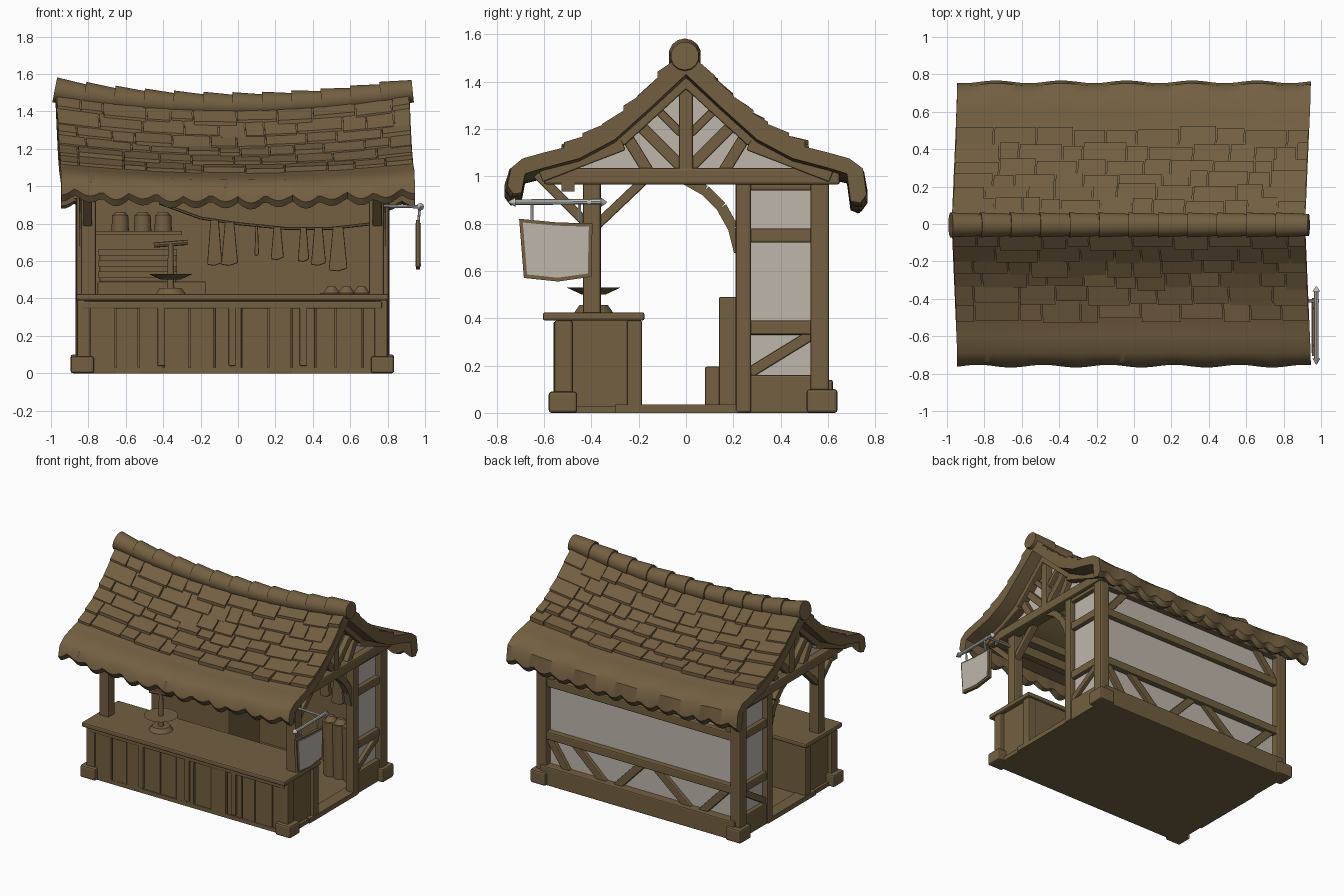
import bpy, bmesh, math, random
from mathutils import Vector

if "Cube" in bpy.data.objects:
    bpy.data.objects.remove(bpy.data.objects["Cube"])
random.seed(4)

def material(name, rgb):
    m = bpy.data.materials.new(name)
    m.diffuse_color = (*rgb, 1)
    m.use_nodes = True
    m.node_tree.nodes["Principled BSDF"].inputs["Base Color"].default_value = m.diffuse_color
    return m
WOOD = material("brown wood", (0.17, 0.115, 0.053))
PLASTER = material("pale plaster", (0.52, 0.47, 0.41))
METAL = material("pale metal", (0.56, 0.55, 0.52))
CX = -0.03          # centre of the timber frame

def finish(bm, name, mat=WOOD, bevel=0, smooth=False):
    bmesh.ops.recalc_face_normals(bm, faces=bm.faces)
    me = bpy.data.meshes.new(name)
    bm.to_mesh(me); bm.free()
    me.materials.append(mat)
    ob = bpy.data.objects.new(name, me)
    bpy.context.collection.objects.link(ob)
    if bevel:
        b = ob.modifiers.new("soft edges", 'BEVEL')
        b.width, b.segments = bevel, 2
    if smooth:
        bpy.ops.object.select_all(action='DESELECT')
        ob.select_set(True)
        bpy.context.view_layer.objects.active = ob
        bpy.ops.object.shade_smooth_by_angle(angle=math.radians(40))
    return ob

def prism(name, pts, axis, a, b, mat=WOOD, bevel=0):
    """Outline extruded along x (pts are y,z) or along y (pts are x,z)."""
    bm = bmesh.new()
    put = (lambda p, t: (t, p[0], p[1])) if axis == 'x' else (lambda p, t: (p[0], t, p[1]))
    lo = [bm.verts.new(put(p, a)) for p in pts]
    hi = [bm.verts.new(put(p, b)) for p in pts]
    n = len(pts)
    bm.faces.new(lo); bm.faces.new(hi)
    for i in range(n):
        bm.faces.new((lo[i], lo[(i+1) % n], hi[(i+1) % n], hi[i]))
    return finish(bm, name, mat, bevel)

def box(name, x0, x1, y0, y1, z0, z1, mat=WOOD, bevel=0):
    return prism(name, [(x0, z0), (x1, z0), (x1, z1), (x0, z1)], 'y', y0, y1, mat, bevel)

def strut(name, p, q, w, axis, a, b, bevel=0.006):
    """Slanted timber lying in a wall plane."""
    d = (Vector(q) - Vector(p)).normalized() * w / 2
    n = Vector((-d.y, d.x))
    p, q = Vector(p), Vector(q)
    return prism(name, [p+n, p-n, q-n, q+n], axis, a, b, WOOD, bevel)

def rod(name, p, q, r1, r2=None, mat=WOOD, seg=14):
    p, q = Vector(p), Vector(q)
    bm = bmesh.new()
    bmesh.ops.create_cone(bm, cap_ends=True, segments=seg, radius1=r1,
                          radius2=r1 if r2 is None else r2, depth=(q-p).length)
    bm.transform((q-p).to_track_quat('Z', 'Y').to_matrix().to_4x4())
    bmesh.ops.translate(bm, verts=bm.verts, vec=(p+q)/2)
    return finish(bm, name, mat, smooth=True)

# ---------- roof ----------
OUT = [(0, 1.53), (.08, 1.455), (.2, 1.325), (.3, 1.24), (.4, 1.175), (.5, 1.125),
       (.6, 1.1), (.69, 1.075), (.745, 1.03), (.76, .98), (.735, .945)]
INN = [(.695, .955), (.68, 1.01), (.6, 1.035), (.45, 1.075), (.3, 1.155), (.15, 1.29), (0, 1.43)]

def sag(y, s):
    return -(0.08 - 0.04*min(abs(y)/.7, 1)) * (1 - s*s)
def roof_x(y, s):
    return s*.945 - .03*(1 - min(abs(y)/.7, 1))
def roof_z(y):
    y = abs(y)
    for (a, za), (b, zb) in zip(OUT, OUT[1:]):
        if a <= y <= b:
            return za + (zb-za)*(y-a)/(b-a)

half = OUT + INN
loop = OUT + INN + [(-y, z) for y, z in reversed(INN[:-1])] + [(-y, z) for y, z in reversed(OUT[1:])]
bm = bmesh.new()
rings = []
N = 84
for i in range(N+1):
    s = -1 + 2*i/N
    ring = []
    for y, z in loop:
        if abs(y) > .67 and z < 1.0:      # scalloped eave edge
            z -= .035*abs(math.sin(s*math.pi*6.5)) + (.035 if y > 0 else 0) - .01
        wob = .012*math.sin(s*17 + y*3) if abs(y) > .7 else 0
        ring.append(bm.verts.new((roof_x(y, s), y + wob*.6, z + sag(y, s) + wob*.5)))
    rings.append(ring)
n = len(loop)
for a, b in zip(rings, rings[1:]):
    for k in range(n):
        bm.faces.new((a[k], a[(k+1) % n], b[(k+1) % n], b[k]))
m = len(half) - 1                          # end caps, as strips between outer and inner skins
no, ni = len(OUT), len(INN)
for r in (rings[0], rings[-1]):
    bm.faces.new(r[0:m+1]); bm.faces.new([r[0]] + r[m:])
finish(bm, "thatched_roof", smooth=True)

# shingle courses
bm = bmesh.new()
rows = [.06, .13, .2, .27, .34, .42, .51]
for side in (-1, 1):
    for ya, yb in zip(rows, rows[1:]):
        s = -1.0
        while s < .99:
            e = min(s + random.uniform(.1, .26), 1)
            if e > .94: e = 1
            y1 = yb + random.uniform(-.012, .018)
            lift = random.uniform(.014, .032)
            v = []
            for y, up in ((ya-.02, .004), (y1, lift)):
                for dz in (up, -.02):
                    for t in (s+.004, e-.004):
                        v.append(bm.verts.new((roof_x(y, t), side*y, roof_z(y)+sag(y, t)+dz)))
            for f in ((0, 1, 3, 2), (4, 5, 7, 6), (0, 1, 5, 4), (2, 3, 7, 6), (0, 2, 6, 4), (1, 3, 7, 5)):
                bm.faces.new([v[i] for i in f])
            s = e
finish(bm, "roof_shingles")

# ridge tiles
for i in range(12):
    s, e = -1 + i/6, -1 + (i+1)/6 + .015
    rod("ridge_tile", (s*.95-.03, -.005, 1.515+sag(0, s)), (e*.95-.03, -.005, 1.508+sag(0, min(e, 1))), .068, .06)

# ---------- floor and back wall ----------
box("floor", CX-.82, CX+.82, -.55, .6, 0, .03)
box("back_wall", CX-.79, CX+.79, .525, .55, .02, 1.05)
box("back_plaster", CX-.78, CX+.78, .551, .558, .12, 1.0, PLASTER)
for z0, z1, y in ((0, .14, .62), (.33, .39, .6), (.72, .78, .595), (.94, 1.04, .6)):
    box("back_rail", CX-.8, CX+.8, .53, y, z0, z1, bevel=.008)
for p, q in ((-.72, -.5), (-.12, -.4), (-.02, .2), (.55, .3), (.76, .6)):
    strut("back_brace", (CX+p, .35), (CX+q, .12), .055, 'y', .54, .585)
strut("upper_brace", (CX-.75, .77), (CX-.58, .97), .05, 'y', .54, .585)
strut("upper_brace", (CX+.75, .77), (CX+.58, .97), .05, 'y', .54, .585)

# ---------- both sides ----------
def span(d, a, b):
    return sorted((CX + d*a, CX + d*b))
for d in (-1, 1):
    # posts and plinths
    box("back_post", *span(d, .755, .84), .525, .605, 0, 1.04, bevel=.012)
    box("back_plinth", *span(d, .74, .865), .51, .64, 0, .1, bevel=.012)
    box("middle_post", *span(d, .765, .835), .21, .275, 0, 1.0, bevel=.01)
    box("front_post", *span(d, .73, .81), -.435, -.36, .4, 1.02, bevel=.01)
    box("front_plinth", *span(d, .74, .865), -.58, -.46, 0, .09, bevel=.012)
    # side wall
    box("side_wall", *span(d, .77, .785), .24, .55, .02, 1.0)
    box("side_plaster", *span(d, .786, .793), .26, .54, .13, .97, PLASTER)
    for z0, z1 in ((0, .16), (.33, .39), (.72, .78), (.94, 1.0)):
        box("side_rail", *span(d, .765, .825), .22, .58, z0, z1, bevel=.008)
    strut("side_brace", (.27, .17), (.53, .33), .045, 'x', *span(d, .78, .82))
    box("sill", *span(d, .74, .83), -.3, .25, 0, .035)
    # gable
    box("tie_beam", *span(d, .755, .85), -.6, .65, .965, 1.035, bevel=.01)
    tri = [(-.56, 1.0), (.56, 1.0), (.3, 1.15), (0, 1.42), (-.3, 1.15)]
    prism("gable_board", tri, 'x', *span(d, .77, .79))
    prism("gable_plaster", [(y*.95, z-.005) for y, z in tri], 'x', *span(d, .791, .798), PLASTER)
    box("king_post", *span(d, .77, .845), -.03, .03, 1.0, 1.45, bevel=.008)
    for t in (-1, 1):
        for p, q in (((0, 1.46), (.29, 1.175)), ((.27, 1.185), (.62, 1.03))):
            strut("gable_rafter", (t*p[0], p[1]-.035), (t*q[0], q[1]-.015), .085, 'x', *span(d, .765, .86))
        strut("gable_strut", (t*.02, 1.18), (t*.14, 1.3), .035, 'x', *span(d, .77, .83))
        strut("gable_strut", (t*.16, 1.02), (t*.27, 1.2), .05, 'x', *span(d, .77, .835))
        strut("gable_strut", (t*.02, 1.04), (t*.2, 1.22), .05, 'x', *span(d, .77, .835))
    # arched and straight braces
    arch = [(.225, .68), (.2, .78), (.15, .87), (.08, .94), (0, .985)]
    for p, q in zip(arch, arch[1:]):
        strut("arch_brace", p, q, .045, 'x', *span(d, .77, .82), 0)
    strut("front_brace", (-.38, .79), (-.18, .98), .04, 'x', *span(d, .75, .8))
    strut("eave_brace", (-.41, .79), (-.63, 1.01), .04, 'x', *span(d, .75, .8))
    # counter ends
    box("counter_corner", *span(d, .76, .83), -.555, -.48, 0, .39, bevel=.008)
    box("counter_corner", *span(d, .76, .825), -.25, -.185, 0, .39, bevel=.008)
box("front_beam", CX-.8, CX+.8, -.43, -.365, .97, 1.03)
box("eave_beam", CX-.85, CX+.85, -.525, -.47, .935, 1.03)

# ---------- counter ----------
box("counter_body", CX-.8, CX+.8, -.53, -.19, 0, .39)
box("counter_top", CX-.835, CX+.835, -.605, -.175, .39, .425, bevel=.01)
box("counter_trim", CX-.8, CX+.8, -.56, -.5, .345, .385, bevel=.006)
x = -.76
while x < .74:
    w = random.uniform(.09, .15)
    box("counter_plank", CX+x, CX+min(x+w, .77)-.006, -.55+random.uniform(-.004, .008), -.5, 0, .37, bevel=.004)
    x += w
for x in (-.38, 0, .38):
    box("counter_stile", CX+x-.02, CX+x+.02, -.56, -.5, .04, .36, bevel=.005)

# ---------- goods inside ----------
box("shelf", -.77, -.3, .34, .53, .74, .76)
for x in (-.63, -.51, -.4):
    rod("pot", (x, .43, .76), (x, .43, .845), .048, .044)
    rod("pot_lid", (x, .43, .845), (x, .43, .862), .04, .025)
box("lower_crate", -.75, -.17, .14, .5, 0, .49, bevel=.006)
box("low_box", -.6, -.2, .08, .2, 0, .195, bevel=.006)
box("upper_crate", -.74, -.33, .25, .5, .49, .66, bevel=.006)
for z in (.51, .57, .63):
    box("crate_slat", -.745, -.325, .24, .26, z, z+.035)
for x in (.5, .58, .66):
    rod("basket", (x, .38, .03), (x, .38, .43), .05, .06)
    rod("basket_fill", (x, .38, .43), (x, .38, .465), .045, .02)

# clothes line
line = [(-.42, .91), (-.2, .83), (0, .8), (.25, .775), (.5, .775), (.72, .8)]
for p, q in zip(line, line[1:]):
    rod("line", (p[0], .42, p[1]), (q[0], .42, q[1]), .008, seg=6)
for x, w, top, low in ((-.125, .04, .82, .58), (-.045, .045, .81, .58), (.1, .012, .79, .63), (.21, .035, .785, .61),
                       (.35, .03, .78, .6), (.43, .04, .78, .58), (.535, .05, .785, .55)):
    prism("cloth", [(x-w*.55, top), (x+w*.55, top), (x+w, low+.01), (x, low-.005), (x-w, low)], 'y', .4, .435, bevel=.006)

# weighing scale on the counter
rod("scale_base", (-.36, -.39, .42), (-.36, -.39, .455), .085, .06)
rod("scale_stem", (-.36, -.39, .45), (-.36, -.39, .7), .02, .014)
rod("scale_pan", (-.36, -.39, .5), (-.36, -.39, .53), .05, .115, seg=20)
rod("scale_arm", (-.45, -.39, .685), (-.27, -.39, .7), .014, seg=8)

# ---------- hanging sign ----------
rod("sign_bracket", (.76, -.41, .895), (.99, -.41, .89), .009, mat=METAL, seg=8)
rod("sign_rod", (.975, -.72, .89), (.975, -.36, .893), .012, mat=METAL, seg=8)
for a, b in ((-.72, -.75), (-.36, -.335)):
    rod("rod_tip", (.975, a, .89), (.975, b, .89), .02, .003, mat=METAL, seg=8)
for y in (-.65, -.45):
    rod("sign_hook", (.972, y, .89), (.965, y, .81), .007, mat=METAL, seg=6)
board = [(-.685, .57), (-.54, .555), (-.4, .575), (-.395, .8), (-.55, .805), (-.705, .82)]
prism("sign_board", board, 'x', .953, .973)
face = [(-.55+(y+.55)*.9, .69+(z-.69)*.88) for y, z in board]
for a in (.948, .973):
    prism("sign_face", face, 'x', a, a+.005, PLASTER)
